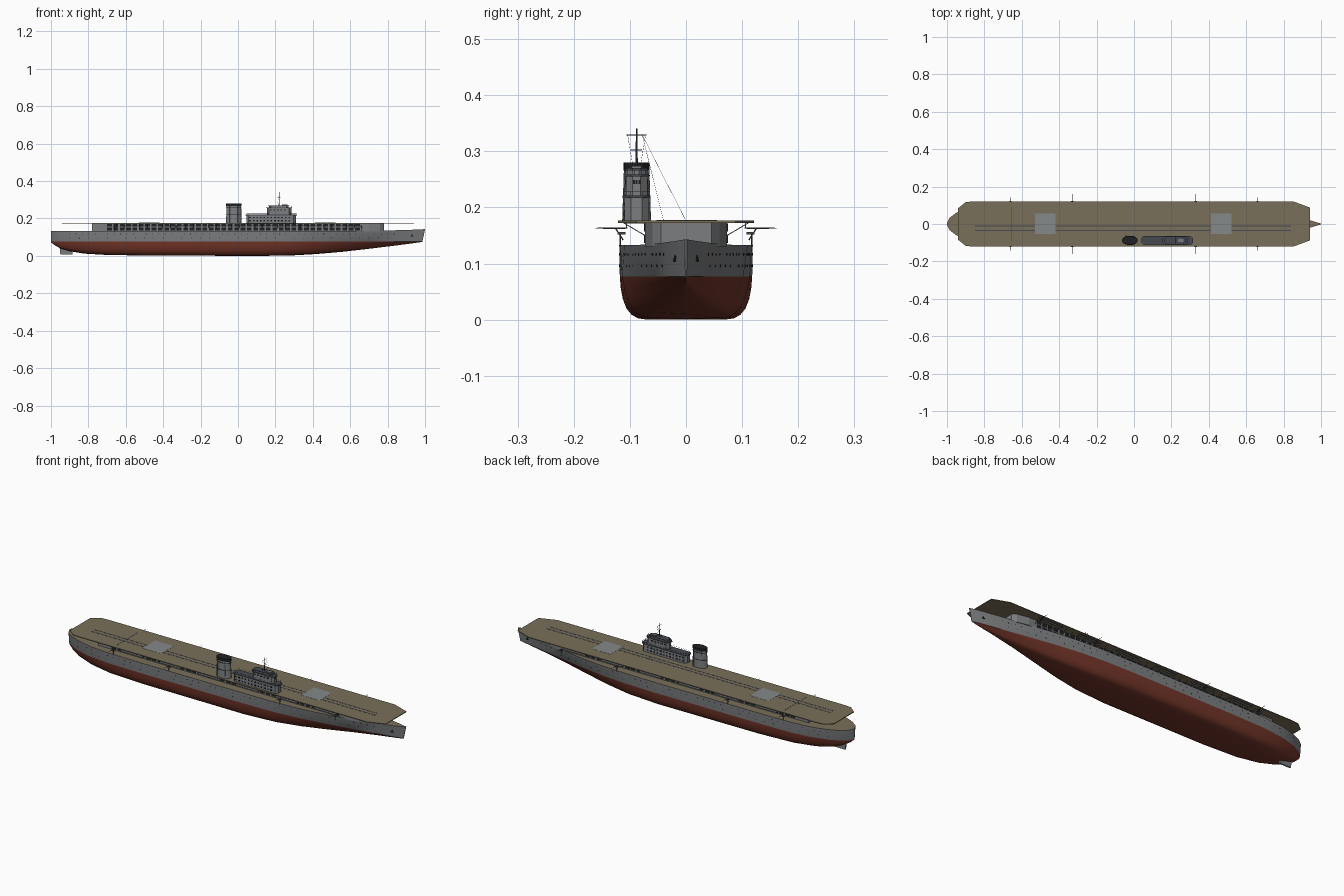
import bpy, bmesh, math
from mathutils import Vector

if "Cube" in bpy.data.objects:
    bpy.data.objects.remove(bpy.data.objects["Cube"])


def mat(name, rgb):
    m = bpy.data.materials.new(name)
    m.diffuse_color = (*rgb, 1)
    m.use_nodes = True
    m.node_tree.nodes["Principled BSDF"].inputs["Base Color"].default_value = m.diffuse_color
    return m


GREY = mat("hull grey", (0.20, 0.207, 0.213))
RED = mat("antifouling red", (0.17, 0.036, 0.022))
TAN = mat("deck wood", (0.195, 0.16, 0.102))
ROOF = mat("dark steel roof", (0.06, 0.068, 0.082))
BLACK = mat("opening black", (0.014, 0.015, 0.017))
LIFT = mat("lift plate grey", (0.235, 0.25, 0.255))


def finish(name, bm, mats, smooth=None):
    bmesh.ops.recalc_face_normals(bm, faces=bm.faces)
    me = bpy.data.meshes.new(name)
    bm.to_mesh(me)
    bm.free()
    for m in mats:
        me.materials.append(m)
    ob = bpy.data.objects.new(name, me)
    bpy.context.collection.objects.link(ob)
    if smooth:
        bpy.ops.object.select_all(action='DESELECT')
        ob.select_set(True)
        bpy.context.view_layer.objects.active = ob
        bpy.ops.object.shade_smooth_by_angle(angle=math.radians(smooth))
    return ob


def add_prism(bm, bottom, top):
    """Closed solid between two matching loops of points."""
    a = [bm.verts.new(p) for p in bottom]
    b = [bm.verts.new(p) for p in top]
    n = len(a)
    for i in range(n):
        bm.faces.new((a[i], a[(i + 1) % n], b[(i + 1) % n], b[i]))
    bm.faces.new(a[::-1])
    bm.faces.new(b)


def slab(bm, outline, z0, z1):
    add_prism(bm, [(x, y, z0) for x, y in outline], [(x, y, z1) for x, y in outline])


def box(bm, x0, x1, y0, y1, z0, z1):
    slab(bm, [(x0, y0), (x1, y0), (x1, y1), (x0, y1)], z0, z1)


def rod(bm, p, q, r, r2=None, n=6):
    p, q = Vector(p), Vector(q)
    u = (q - p).orthogonal().normalized()
    v = (q - p).normalized().cross(u)
    ang = [2 * math.pi * i / n for i in range(n)]
    ring = lambda c, s: [c + s * (u * math.cos(t) + v * math.sin(t)) for t in ang]
    add_prism(bm, ring(p, r), ring(q, r if r2 is None else r2))


def ellipse(cx, cy, rx, ry, n=28):
    return [(cx + rx * math.cos(2 * math.pi * i / n), cy + ry * math.sin(2 * math.pi * i / n)) for i in range(n)]


# Hull stations: x, half width at top, half width at waterline, keel z, top z, fullness
WL = 0.077
ST = [(-1.0, .006, .004, .074, .133, 1), (-.985, .034, .028, .060, .133, .9),
      (-.95, .060, .054, .040, .133, .8), (-.90, .082, .077, .025, .133, .8),
      (-.82, .104, .100, .012, .133, .85), (-.70, .116, .114, .005, .133, .95),
      (-.5, .119, .118, .002, .133, 1), (.1, .119, .118, .0, .133, 1),
      (.28, .117, .114, .002, .133, .9), (.42, .110, .102, .010, .133, .75),
      (.56, .094, .082, .022, .133, .55), (.70, .070, .057, .038, .134, .35),
      (.84, .042, .031, .055, .137, .15), (.94, .020, .012, .068, .140, 0),
      (1.0, .002, .0012, .075, .143, 0)]
SEC = [(1, 0), (.985, .28), (.955, .52), (.90, .74), (.82, .89), (.72, .97), (.58, 1), (0, 1)]


def hull_at(x, z):
    for a, b in zip(ST, ST[1:]):
        if x <= b[0]:
            t = (x - a[0]) / (b[0] - a[0])
            top, wl = a[1] + t * (b[1] - a[1]), a[2] + t * (b[2] - a[2])
            return wl + (top - wl) * (z - WL) / (.133 - WL)
    return 0


bm = bmesh.new()
rows = []
for x, wt, ww, zk, zt, f in ST:
    half = [(x, wt, zt)]
    for a, d in SEC:
        line = 1 - d if a < .5 else 1 - .8 * d   # V-shaped section for the ends
        xx = x - (.014 if x > .99 else 0)
        half.append((xx, ww * (f * a + (1 - f) * line), WL - (WL - zk) * (d if a >= .5 and f > .95 else d * (f + (1 - f) * (.85 if a else 1)))))
    ring = half + [(p[0], -p[1], p[2]) for p in half[-2::-1]]
    rows.append([bm.verts.new(p) for p in ring])
for r, s in zip(rows, rows[1:]):
    n = len(r)
    for i in range(n - 1):
        fc = bm.faces.new((r[i], r[i + 1], s[i + 1], s[i]))
        fc.material_index = 0 if i in (0, n - 2) else 1
    bm.faces.new((r[0], s[0], s[-1], r[-1])).material_index = 2   # weather deck
bm.faces.new(rows[0])
bm.faces.new(rows[-1][::-1])
finish("hull", bm, [GREY, RED, TAN], 28)

# Rudder and bilge keels
bm = bmesh.new()
add_prism(bm, [(-.95, -.004, .008), (-.885, -.004, .008), (-.885, .004, .008), (-.95, .004, .008)],
          [(-.955, -.004, .06), (-.885, -.004, .06), (-.885, .004, .06), (-.955, .004, .06)])
finish("rudder", bm, [GREY])

# Portholes and anchors
bm = bmesh.new()
for s in (-1, 1):
    for z, pitch in ((.096, .05), (.117, .034)):
        for i in range(int(1.78 / pitch)):
            if i % 6 == 5:
                continue
            x = -.9 + i * pitch
            y = hull_at(x, z)
            nrm = Vector((hull_at(x - .01, z) - hull_at(x + .01, z), .02 * s, 0)).normalized()
            c = Vector((x, s * y, z))
            rod(bm, c - nrm * .002, c + nrm * .0008, .0022, n=8)
finish("portholes", bm, [BLACK])
bm = bmesh.new()
for s in (-1, 1):
    y = hull_at(.93, .108) * s
    rod(bm, (.93, y, .115), (.93, y + .003 * s, .103), .002)
    rod(bm, (.923, y + .003 * s, .105), (.937, y + .001 * s, .105), .002)
finish("anchors", bm, [BLACK])

# Hangar under the flight deck
bm = bmesh.new()
box(bm, -.78, .70, -.073, .073, .13, .174)
slab(bm, [(.70, -.073), (.76, -.06), (.78, -.045), (.78, .045), (.76, .06), (.70, .073)], .13, .174)
finish("hangar", bm, [GREY])
bm = bmesh.new()
for s in (-1, 1):
    for i in range(40):
        x = -.70 + i * .034
        for z0, z1 in ((.137, .152), (.157, .171)):
            box(bm, x, x + .025, *sorted((s * .072, s * .0745)), z0, z1)
finish("hangar_openings", bm, [BLACK])

# Gallery posts, edge walkways and their brackets
bm = bmesh.new()
for s in (-1, 1):
    for i in range(34):
        x = -.69 + i * .041
        rod(bm, (x, s * .073, .150), (x, s * .112, .173), .0011, n=4)
    for k in range(6):
        x = -.62 + k * .23
        box(bm, x, x + .13, *sorted((s * .104, s * .119)), .1625, .164)
        for j in range(4):
            xx = x + .005 + j * .04
            rod(bm, (xx, s * .106, .163), (xx, s * .106, .174), .0009, n=4)
finish("gallery_supports", bm, [GREY])

# Flight deck with clipped corners
outline = [(-.94, -.085), (-.90, -.117), (-.86, -.121), (.85, -.121), (.875, -.112), (.94, -.088),
           (.94, .088), (.875, .112), (.85, .121), (-.86, .121), (-.90, .117), (-.94, .085)]
bm = bmesh.new()
slab(bm, outline, .1725, .1765)
finish("flight_deck", bm, [TAN])

# Lifts and deck tracks
bm = bmesh.new()
for x in (-.475, .467):
    box(bm, x - .055, x + .055, -.053, .055, .175, .1772)
finish("aircraft_lifts", bm, [LIFT])
bm = bmesh.new()
for y in (-.011, -.035):
    box(bm, -.85, .84, y - .0035, y + .0035, .175, .177)
box(bm, -.656, -.652, -.09, .09, .175, .177)
finish("deck_tracks", bm, [ROOF])

# Folding booms on the deck edges
bm = bmesh.new()
for s in (-1, 1):
    for x in (-.66, -.33, .33, .66):
        rod(bm, (x, s * .108, .163), (x, s * .161, .163), .0016, .0008)
        rod(bm, (x, s * .112, .142), (x, s * .125, .162), .0012)
        box(bm, x - .006, x + .006, *sorted((s * .108, s * .122)), .152, .156)
        rod(bm, (x, s * .117, .13), (x, s * .117, .153), .0012)
finish("edge_booms", bm, [ROOF])

# Island: stacked houses with overhanging dark roofs
IY = -.088


def house(x0, x1, hy, c=.012):
    return [(x0 + c, IY - hy), (x1 - c, IY - hy), (x1, IY - hy + c), (x1, IY + hy - c),
            (x1 - c, IY + hy), (x0 + c, IY + hy), (x0, IY + hy - c), (x0, IY - hy + c)]


LEVELS = [(.045, .31, .022, .175, .217), (.155, .285, .019, .222, .255), (.165, .27, .016, .258, .266)]
walls, roofs, wins = bmesh.new(), bmesh.new(), bmesh.new()
for x0, x1, hy, z0, z1 in LEVELS:
    slab(walls, house(x0, x1, hy), z0 - .004, z1)
    slab(roofs, house(x0 - .005, x1 + .005, hy + .003), z1, z1 + .004)
box(walls, .235, .265, IY - .009, IY + .009, .268, .274)
for x0, x1, z in ((.06, .295, .205), (.06, .295, .188), (.17, .272, .245)):
    hy = .0225 if z < .22 else .0195
    n = int((x1 - x0) / .019)
    for i in range(n):
        x = x0 + i * .019
        for s in (-1, 1):
            y = IY + s * hy
            box(wins, x, x + .009, y - .0008, y + .0008, z - .003, z + .004)
for k in range(-2, 3):   # forward bridge windows
    if abs(k) < 2:
        box(wins, .284, .2858, IY + k * .005 - .0017, IY + k * .005 + .0017, .242, .249)
finish("island_houses", walls, [GREY])
finish("island_roofs", roofs, [ROOF])
finish("island_windows", wins, [BLACK])

# Roof railings
bm = bmesh.new()
for x0, x1, hy, z in ((.045, .312, .023, .221), (.155, .287, .02, .259)):
    pts = house(x0, x1, hy)
    for a, b in zip(pts, pts[1:] + pts[:1]):
        rod(bm, (*a, z), (*a, z + .007), .0006, n=4)
        rod(bm, (*a, z + .007), (*b, z + .007), .0005, n=4)
finish("island_railings", bm, [GREY])

# Funnel with dark cap and bands
bm = bmesh.new()
add_prism(bm, [(x, y, .175) for x, y in ellipse(-.022, IY, .042, .025)],
          [(x, y, .266) for x, y in ellipse(-.022, IY, .039, .0215)])
finish("funnel", bm, [GREY], 30)
bm = bmesh.new()
slab(bm, ellipse(-.022, IY, .0415, .023), .266, .28)
for z, e in ((.218, .0018), (.256, .001)):
    slab(bm, ellipse(-.022, IY, .040 + e, .0228 + e), z, z + .002)
finish("funnel_cap", bm, [BLACK], 30)

# Funnel pipes
bm = bmesh.new()
for s in (-1, 1):
    for x in (-.045, .0):
        rod(bm, (x, IY + s * .024, .176), (x, IY + s * .021, .268), .0018)
finish("funnel_pipes", bm, [GREY])

# Mast, yards and rigging
bm = bmesh.new()
rod(bm, (.22, IY, .262), (.22, IY, .341), .0024, .0012, 8)
rod(bm, (.22, IY - .018, .329), (.22, IY + .018, .329), .0009)
rod(bm, (.212, IY, .31), (.228, IY, .31), .0009)
rod(bm, (.22, IY - .01, .302), (.22, IY + .01, .302), .0009)
finish("mast", bm, [ROOF])
bm = bmesh.new()
for s in (-1, 1):
    rod(bm, (.22, IY + s * .016, .329), (.21, IY + s * .006, .27), .0003, n=3)
for y in (-.04, 0):
    rod(bm, (.22, IY + .01, .329), (.22, y, .176), .0003, n=3)
finish("rigging", bm, [ROOF])
